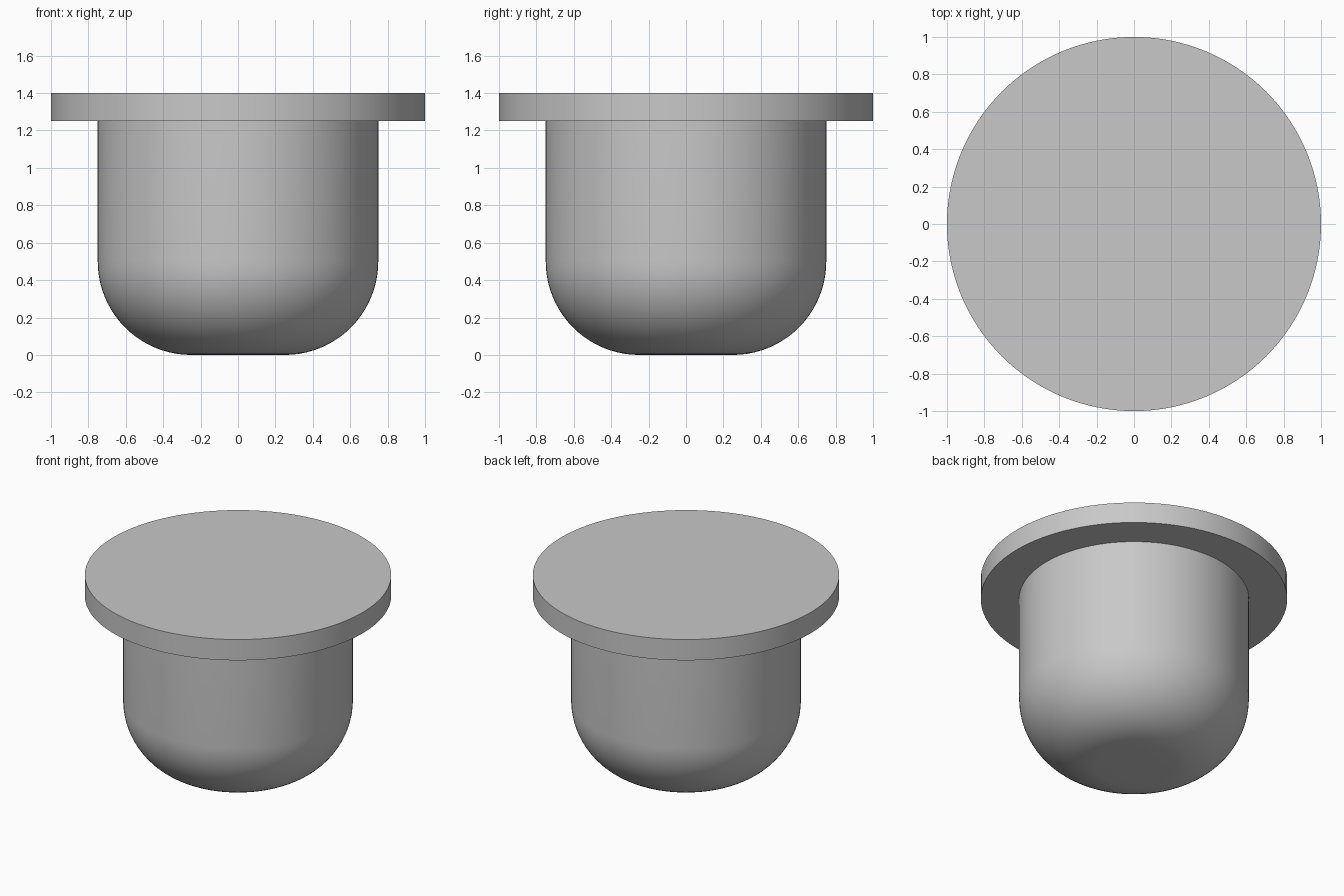
import bpy
import bmesh
from math import sin, cos, pi, radians

cube = bpy.data.objects.get("Cube")
if cube:
    bpy.data.objects.remove(cube, do_unlink=True)

SIDES = 128

grey = bpy.data.materials.new("light grey")
grey.use_nodes = True
colour = (0.58, 0.58, 0.58, 1)
grey.diffuse_color = colour
grey.node_tree.nodes["Principled BSDF"].inputs["Base Color"].default_value = colour


def lathe(name, profile):
    """Turn (radius, height) points about z, closing both ends with flat discs."""
    bm = bmesh.new()
    rings = []
    for r, z in profile:
        rings.append([bm.verts.new((r * cos(2 * pi * i / SIDES), r * sin(2 * pi * i / SIDES), z))
                      for i in range(SIDES)])
    for low, high in zip(rings, rings[1:]):
        for i in range(SIDES):
            j = (i + 1) % SIDES
            bm.faces.new((low[i], low[j], high[j], high[i]))
    bm.faces.new(rings[0][::-1])
    bm.faces.new(rings[-1])
    mesh = bpy.data.meshes.new(name)
    bm.to_mesh(mesh)
    bm.free()
    mesh.materials.append(grey)
    obj = bpy.data.objects.new(name, mesh)
    bpy.context.collection.objects.link(obj)
    bpy.ops.object.select_all(action='DESELECT')
    obj.select_set(True)
    bpy.context.view_layer.objects.active = obj
    bpy.ops.object.shade_smooth_by_angle(angle=radians(30))
    return obj


# Plug body: cylinder with a large rounded bottom edge
radius, fillet, steps = 0.75, 0.5, 20
arc = [(radius - fillet + fillet * sin(a), fillet - fillet * cos(a))
       for a in (pi / 2 * k / steps for k in range(steps + 1))]
lathe("plug_body", arc + [(radius, 1.25)])

# Wide flat flange on top
lathe("top_flange", [(1, 1.25), (1, 1.4)])
